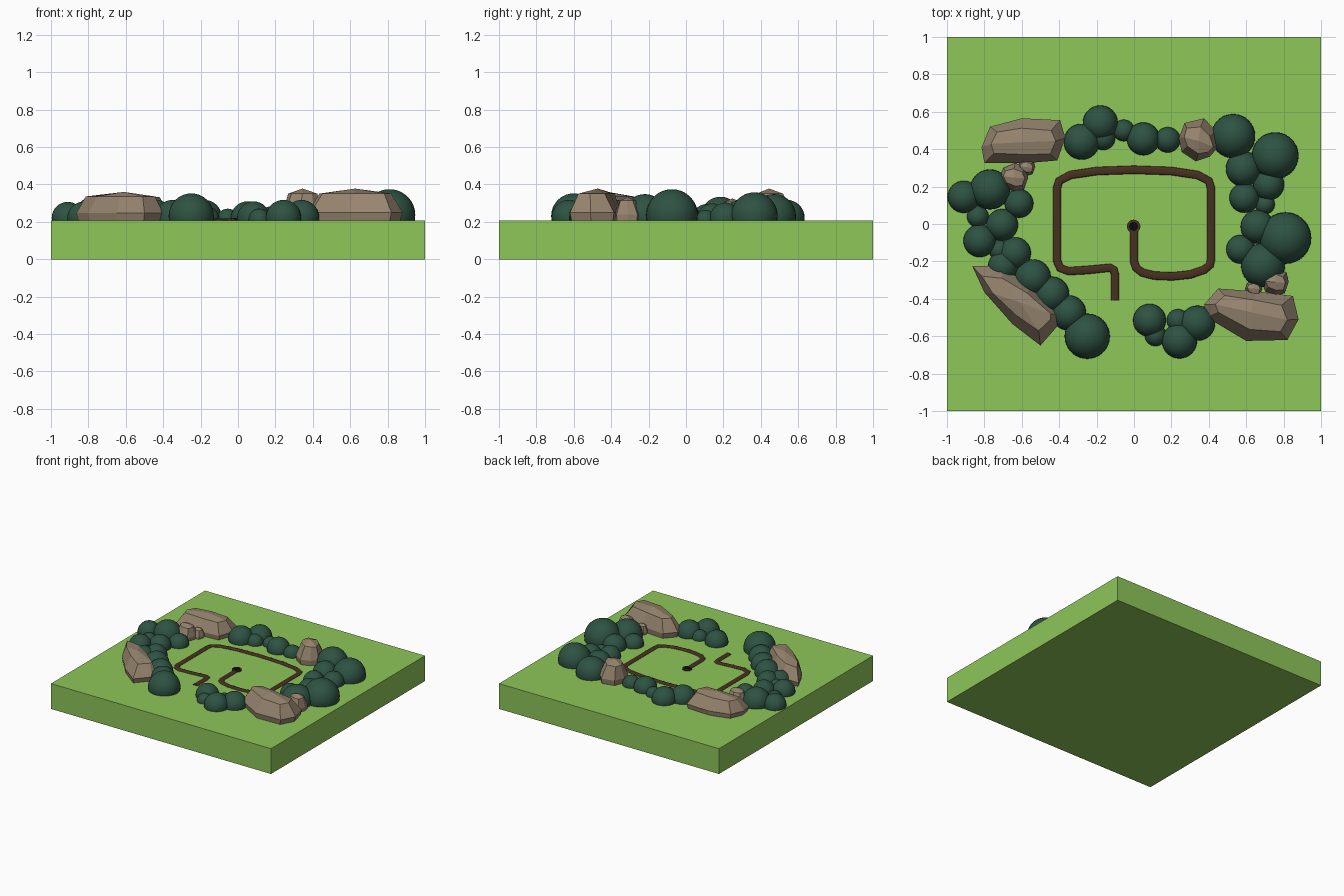
import bpy, bmesh
from mathutils import Vector

if "Cube" in bpy.data.objects:
    bpy.data.objects.remove(bpy.data.objects["Cube"])

TOP = 0.208  # height of the lawn


def mat(name, rgb):
    m = bpy.data.materials.new(name)
    m.diffuse_color = (*rgb, 1)
    m.use_nodes = True
    m.node_tree.nodes["Principled BSDF"].inputs["Base Color"].default_value = m.diffuse_color
    return m


GRASS = mat("grass", (0.27, 0.57, 0.10))
LEAF = mat("leaf", (0.027, 0.085, 0.055))
STONE = mat("stone", (0.31, 0.235, 0.16))
SOIL = mat("soil", (0.065, 0.03, 0.015))
DARK = mat("dark", (0.003, 0.003, 0.003))


def finish(bm, name, material, smooth=False):
    bmesh.ops.recalc_face_normals(bm, faces=bm.faces[:])
    for f in bm.faces:
        f.smooth = smooth
    me = bpy.data.meshes.new(name)
    bm.to_mesh(me)
    bm.free()
    me.materials.append(material)
    ob = bpy.data.objects.new(name, me)
    bpy.context.collection.objects.link(ob)
    return ob


# Lawn slab
bm = bmesh.new()
bmesh.ops.create_cube(bm, size=1)
bmesh.ops.scale(bm, vec=(2, 2, TOP), verts=bm.verts)
bmesh.ops.translate(bm, vec=(0, 0, TOP / 2), verts=bm.verts)
finish(bm, "lawn_slab", GRASS)


# Bushes: clusters of smooth balls (x, y, radius), half sunk in the lawn
def bushes(name, balls):
    bm = bmesh.new()
    for x, y, r in balls:
        z = 0.195 + 0.3 * r
        vs = bmesh.ops.create_uvsphere(bm, u_segments=32, v_segments=16, radius=r)["verts"]
        bmesh.ops.translate(bm, vec=(x, y, z), verts=vs)
    finish(bm, name, LEAF, True)


bushes("back_bushes", [
    (-.18, .54, .094), (-.28, .44, .096), (-.165, .46, .065), (-.055, .50, .058),
    (.05, .455, .088), (.18, .45, .068)])
bushes("right_bushes", [
    (.53, .47, .118), (.755, .365, .125), (.585, .295, .094), (.72, .21, .083),
    (.59, .14, .08), (.70, .105, .053), (.66, -.015, .09), (.81, -.075, .138),
    (.57, -.135, .077), (.69, -.22, .118)])
bushes("front_bushes", [
    (.34, -.53, .094), (.235, -.515, .06), (.083, -.515, .088), (.115, -.595, .058),
    (.243, -.625, .094)])
bushes("left_bushes", [
    (-.25, -.60, .121), (-.35, -.475, .094), (-.44, -.375, .094), (-.54, -.285, .096),
    (-.635, -.155, .084), (-.705, -.005, .085), (-.825, -.09, .087), (-.835, .04, .058),
    (-.615, .11, .077), (-.77, .185, .107), (-.91, .145, .086), (-.70, -.225, .08),
    (-.72, -.14, .055)])


# Rocks: faceted rings from an 8-point outline, closed by four quads at the peak
def rock(name, pts, peak):
    ps = [Vector((x, y, 0)) for x, y in pts]
    c = sum(ps, Vector()) / 8
    axis = ((ps[3] + ps[4]) - (ps[0] + ps[7])).normalized()
    h = peak - TOP
    bm = bmesh.new()
    rings = []
    for along, across, z in ((.90, .88, TOP - .05), (1, 1, TOP + .25 * h), (.78, .58, TOP + .84 * h)):
        ring = []
        for p in ps:
            d = p - c
            a = axis * d.dot(axis)
            q = c + a * along + (d - a) * across
            ring.append(bm.verts.new((q.x, q.y, z)))
        rings.append(ring)
    for lo, hi in zip(rings, rings[1:]):
        for i in range(8):
            j = (i + 1) % 8
            bm.faces.new((lo[i], lo[j], hi[j], hi[i]))
    apex = bm.verts.new((c.x, c.y, peak))
    t = rings[-1]
    for i in range(1, 8, 2):
        bm.faces.new((apex, t[i - 2], t[i - 1], t[i]))
    bm.faces.new(rings[0])
    finish(bm, name, STONE)


rock("back_left_rock", [(-.77, .52), (-.60, .565), (-.395, .555), (-.367, .46),
                        (-.41, .34), (-.58, .325), (-.80, .325), (-.815, .41)], .355)
rock("front_left_rock", [(-.865, -.225), (-.715, -.225), (-.55, -.33), (-.395, -.49),
                         (-.40, -.535), (-.50, -.65), (-.65, -.535), (-.80, -.365)], .36)
rock("front_right_rock", [(.45, -.345), (.65, -.36), (.85, -.385), (.88, -.51),
                          (.82, -.62), (.60, -.625), (.39, -.50), (.375, -.43)], .378)
rock("back_right_rock", [(.27, .54), (.375, .565), (.435, .50), (.45, .41),
                         (.405, .36), (.33, .335), (.255, .385), (.24, .46)], .378)


def pebble(name, x, y, r, peak):
    shape = [(-.75, .65), (.1, 1), (.85, .7), (1, 0), (.7, -.85), (0, -1), (-.75, -.7), (-1, 0)]
    rock(name, [(x + r * a, y + r * b) for a, b in shape], peak)


pebble("left_small_rock", -.642, .25, .076, .325)
pebble("left_tiny_rock", -.575, .305, .045, .285)
pebble("right_small_rock", .755, -.31, .072, .333)
pebble("right_tiny_rock", .64, -.345, .045, .285)

# Winding path: a flattened tube lying on the lawn
path = [(0, -.02), (0, -.20), (.012, -.235), (.045, -.26), (.11, -.276), (.205, -.28),
        (.30, -.27), (.375, -.245), (.405, -.22), (.412, -.19), (.412, .19), (.40, .23),
        (.34, .262), (.20, .283), (0, .29), (-.20, .283), (-.34, .262), (-.40, .23),
        (-.412, .19), (-.412, -.195), (-.395, -.235), (-.35, -.252), (-.25, -.246),
        (-.13, -.234), (-.108, -.245), (-.102, -.27), (-.102, -.41)]
cu = bpy.data.curves.new("path", "CURVE")
cu.dimensions = "3D"
cu.bevel_depth = 0.022
cu.bevel_resolution = 4
cu.use_fill_caps = True
sp = cu.splines.new("POLY")
sp.points.add(len(path) - 1)
for p, (x, y) in zip(sp.points, path):
    p.co = (x, y, 0, 1)
cu.materials.append(SOIL)
ob = bpy.data.objects.new("winding_path", cu)
ob.location.z = TOP
ob.scale.z = 0.4
bpy.context.collection.objects.link(ob)


# Round pit at the path's inner end: soil rim and dark centre
def disc(name, r, z, material):
    bm = bmesh.new()
    bmesh.ops.create_cone(bm, cap_ends=True, segments=24, radius1=r, radius2=r, depth=.02)
    bmesh.ops.translate(bm, vec=(-.002, -.013, z - .01), verts=bm.verts)
    finish(bm, name, material)


disc("pit_rim", .036, TOP + .01, SOIL)
disc("pit_centre", .024, TOP + .012, DARK)
